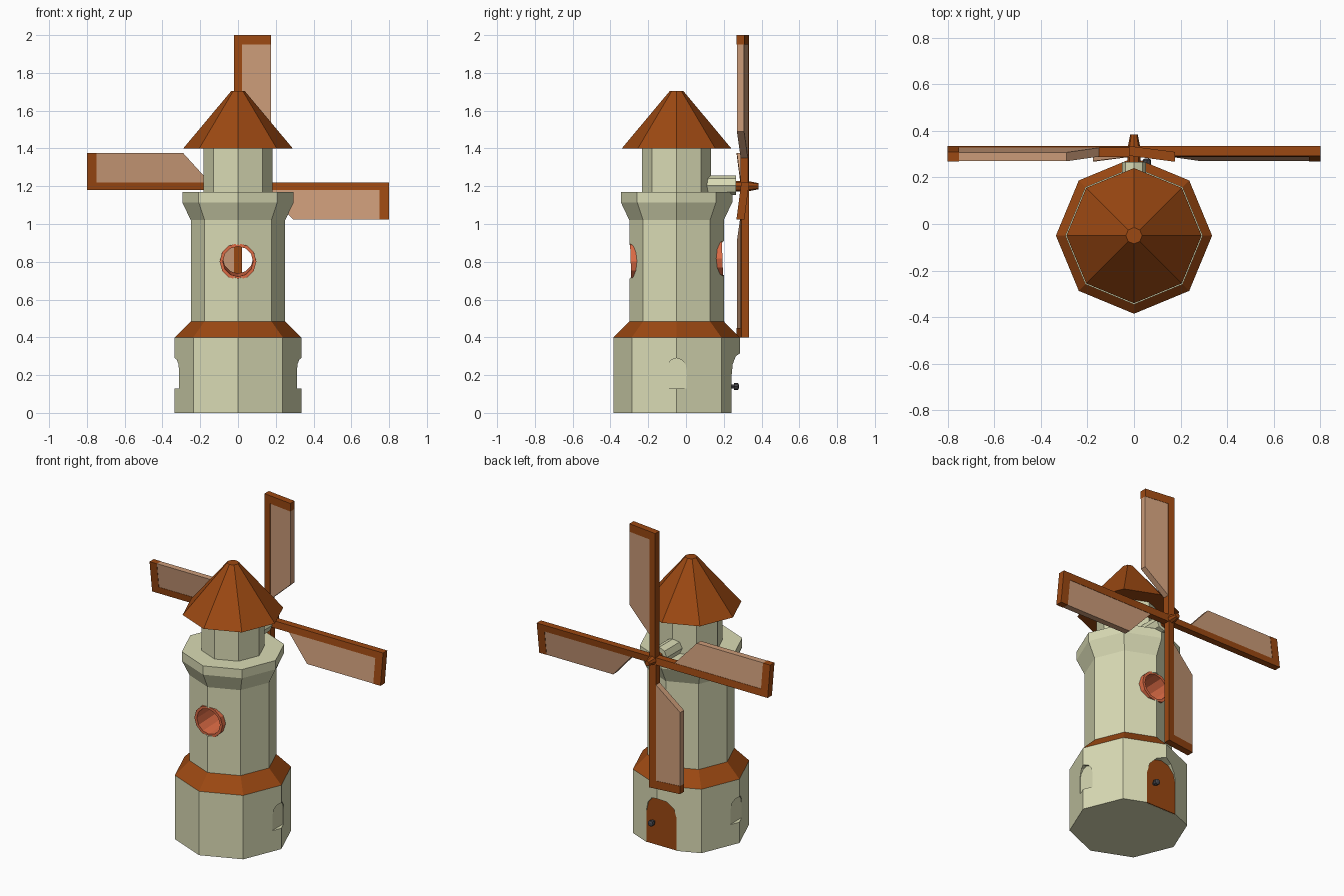
import bpy, bmesh
from math import cos, sin, pi, radians
from mathutils import Matrix

if "Cube" in bpy.data.objects:
    bpy.data.objects.remove(bpy.data.objects["Cube"])


def material(name, rgb):
    m = bpy.data.materials.new(name)
    m.diffuse_color = (*rgb, 1)
    m.use_nodes = True
    m.node_tree.nodes["Principled BSDF"].inputs["Base Color"].default_value = m.diffuse_color
    return m


CREAM = material("cream", (0.70, 0.71, 0.46))
BROWN = material("brown", (0.33, 0.065, 0.006))
TAN = material("tan", (0.60, 0.33, 0.19))
ORANGE = material("orange", (0.73, 0.15, 0.06))
DARK = material("dark", (0.06, 0.06, 0.07))

CY = -0.05                                    # tower axis in y
AXIS = Matrix.Translation((0, CY, 0))
HUB_Z = 1.2
ALONG_Y = Matrix.Rotation(-pi / 2, 4, 'X')    # local z -> world +y


def finish(name, bm, mat, matrix):
    bm.transform(matrix)
    bmesh.ops.recalc_face_normals(bm, faces=bm.faces)
    me = bpy.data.meshes.new(name)
    bm.to_mesh(me)
    bm.free()
    ob = bpy.data.objects.new(name, me)
    bpy.context.collection.objects.link(ob)
    if mat:
        me.materials.append(mat)
    return ob


def lathe(name, profile, mat, matrix=AXIS, n=8, ring=False):
    """Turn (radius, height) points round local z; ring closes the profile."""
    bm = bmesh.new()
    rows = [[bm.verts.new((r * cos(2 * pi * i / n), r * sin(2 * pi * i / n), z))
             for i in range(n)] for r, z in profile]
    pairs = list(zip(rows, rows[1:]))
    if ring:
        pairs.append((rows[-1], rows[0]))
    else:
        bm.faces.new(rows[0])
        bm.faces.new(rows[-1])
    for a, b in pairs:
        for i in range(n):
            j = (i + 1) % n
            bm.faces.new((a[i], a[j], b[j], b[i]))
    return finish(name, bm, mat, matrix)


def prism(name, pts, d0, d1, mat, matrix):
    """Extrude a local xy outline from depth d0 to d1."""
    bm = bmesh.new()
    a = [bm.verts.new((x, y, d0)) for x, y in pts]
    b = [bm.verts.new((x, y, d1)) for x, y in pts]
    bm.faces.new(a)
    bm.faces.new(b)
    for i in range(len(pts)):
        j = (i + 1) % len(pts)
        bm.faces.new((a[i], a[j], b[j], b[i]))
    return finish(name, bm, mat, matrix)


def arch(w, z0, spring, top, n=6):
    """Outline of an arched opening."""
    return [(-w, z0), (w, z0)] + [
        (w * cos(pi * i / n), spring + (top - spring) * sin(pi * i / n)) for i in range(n + 1)]


def cut(target, cutter):
    mod = target.modifiers.new("cut", 'BOOLEAN')
    mod.operation = 'DIFFERENCE'
    mod.solver = 'EXACT'
    mod.object = cutter
    bpy.context.view_layer.objects.active = target
    bpy.ops.object.modifier_apply(modifier=mod.name)
    bpy.data.objects.remove(cutter)


# tower: base, shaft, corbel and cap drum
tower = lathe("tower", [(0.335, 0), (0.335, 0.4), (0.25, 0.4), (0.25, 1.02), (0.295, 1.115),
                        (0.295, 1.17), (0.182, 1.17), (0.182, 1.405)], CREAM)
lathe("skirt_roof", [(0.335, 0.4), (0.25, 0.485), (0.24, 0.485), (0.24, 0.4)], BROWN, ring=True)
lathe("roof", [(0.29, 1.4), (0.035, 1.705)], BROWN)

# arched recesses: side windows and back door
UPRIGHT = Matrix(((1, 0, 0, 0), (0, 0, 1, 0), (0, 1, 0, 0), (0, 0, 0, 1)))
for angle in (-pi / 2, pi / 2):
    cut(tower, prism("window_cutter", arch(0.055, 0.13, 0.225, 0.29), 0.31, 0.5, None,
                     AXIS @ Matrix.Rotation(angle, 4, 'Z') @ UPRIGHT))
cut(tower, prism("door_cutter", arch(0.105, -0.1, 0.2, 0.315), 0.285, 0.5, None, AXIS @ UPRIGHT))
prism("door", arch(0.104, 0.001, 0.2, 0.314), 0.27, 0.29, BROWN, AXIS @ UPRIGHT)
lathe("door_knob", [(0.01, 0), (0.01, 0.018), (0.018, 0.02), (0.018, 0.04), (0.01, 0.045)], DARK,
      Matrix.Translation((0.055, 0.235, 0.14)) @ ALONG_Y)

# round window running right through the tower, rising slightly to the back
TUNNEL = Matrix.Translation((0, CY, 0.81)) @ Matrix.Rotation(radians(2), 4, 'X') @ ALONG_Y
cut(tower, lathe("tunnel_cutter", [(0.09, -0.4), (0.09, 0.4)], None, TUNNEL, n=12))
lathe("round_window", [(0.097, -0.243), (0.08, -0.243), (0.08, 0.243), (0.097, 0.243)],
      ORANGE, TUNNEL, n=12, ring=True)

# axle housing and hub
lathe("axle_housing", [(0.052, 0.1), (0.052, 0.265)], CREAM,
      Matrix.Translation((0, 0, 1.205)) @ ALONG_Y)
lathe("hub", [(0.028, 0.26), (0.026, 0.335), (0.016, 0.385)], BROWN,
      Matrix.Translation((0, 0, HUB_Z)) @ ALONG_Y)

# four pitched sails: L-shaped frame with a tapered panel
PITCH = Matrix(((1, 0, 0, 0), (-0.13, 0, 1, 0.311), (0, 1, 0, 0), (0, 0, 0, 1)))
for k in range(4):
    m = Matrix.Translation((0, 0, HUB_Z)) @ Matrix.Rotation(-k * pi / 2, 4, 'Y') @ PITCH
    prism(f"sail_frame_{k + 1}", [(-0.021, 0), (0.021, 0), (0.021, 0.75), (0.175, 0.75),
                                  (0.175, 0.8), (-0.021, 0.8)], -0.021, 0.021, BROWN, m)
    prism(f"sail_panel_{k + 1}", [(0.021, 0.15), (0.175, 0.29), (0.175, 0.75), (0.021, 0.75)],
          -0.019, 0.019, TAN, m)
